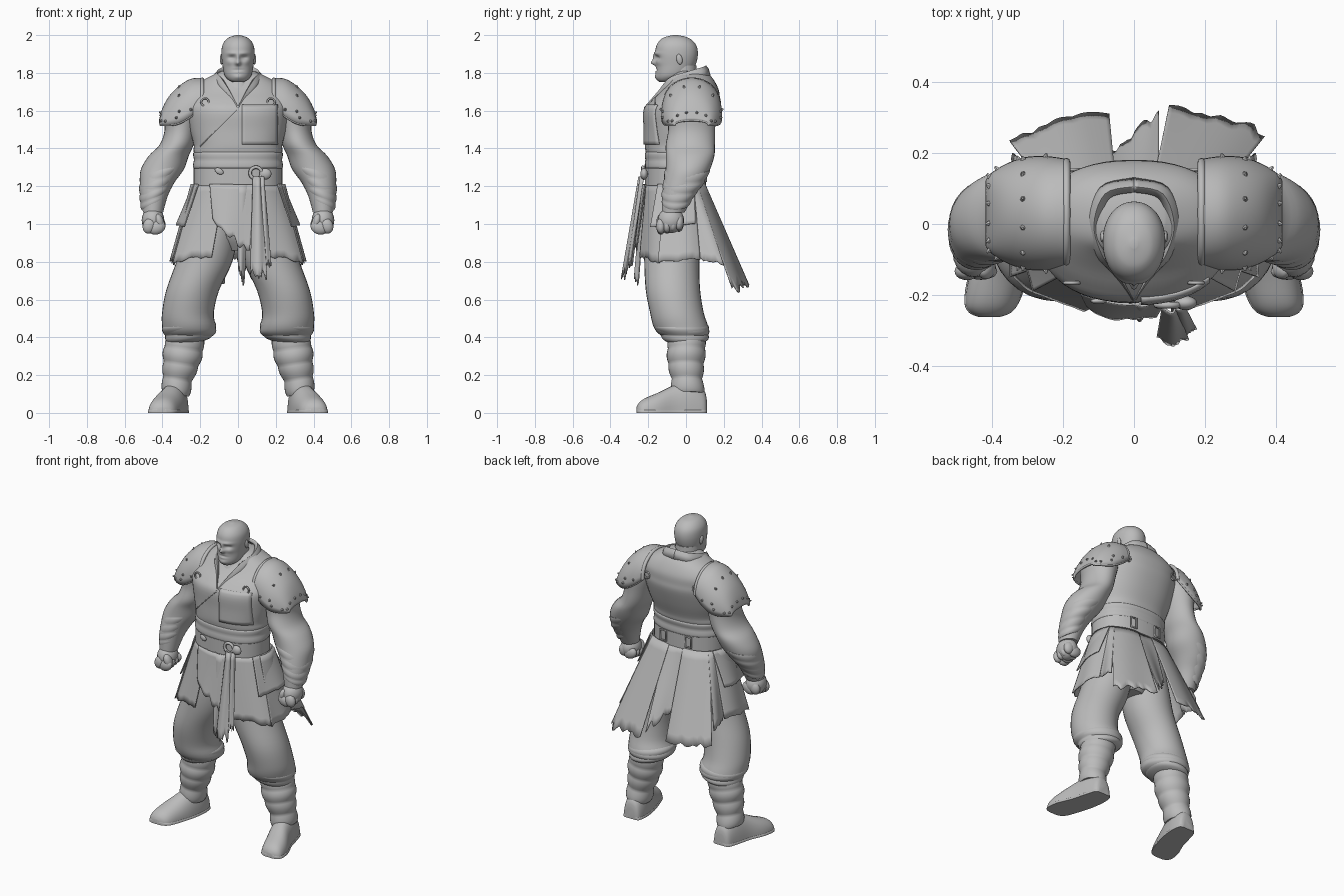
import bpy, bmesh, math, random
from mathutils import Vector, Matrix
from mathutils.bvhtree import BVHTree

random.seed(4)
if "Cube" in bpy.data.objects:
    bpy.data.objects.remove(bpy.data.objects["Cube"])

GREY = (.5, .5, .5, 1)
clay = bpy.data.materials.new("plain_grey")
clay.use_nodes = True
clay.diffuse_color = GREY
clay.node_tree.nodes["Principled BSDF"].inputs["Base Color"].default_value = GREY


def finish(name, bm, mirror=False, thick=0, angle=45):
    """Turn a bmesh into a named, smooth shaded object."""
    bmesh.ops.recalc_face_normals(bm, faces=bm.faces)
    me = bpy.data.meshes.new(name)
    bm.to_mesh(me)
    bm.free()
    me.materials.append(clay)
    me.shade_smooth()
    me.set_sharp_from_angle(angle=math.radians(angle))
    ob = bpy.data.objects.new(name, me)
    bpy.context.collection.objects.link(ob)
    if thick:
        mod = ob.modifiers.new("thickness", 'SOLIDIFY')
        mod.thickness, mod.offset = thick, 0
    if mirror:
        ob.modifiers.new("mirror", 'MIRROR')
    return ob


def spline(rows, steps):
    """Smooth interpolation through tuples of numbers."""
    out = []
    for i in range(len(rows) - 1):
        a, b, c, d = (rows[max(0, min(len(rows) - 1, i + k))] for k in (-1, 0, 1, 2))
        for t in (s / steps for s in range(steps)):
            out.append(tuple(q + t / 2 * (r - p + t * (2 * p - 5 * q + 4 * r - s + t * (3 * (q - r) + s - p)))
                             for p, q, r, s in zip(a, b, c, d)))
    return out + [rows[-1]]


def grid(bm, rows, closed=False):
    """Skin rows of points with quads."""
    vs = [[bm.verts.new(p) for p in row] for row in rows]
    n = len(vs[0])
    for a, b in zip(vs, vs[1:]):
        for i in range(n if closed else n - 1):
            j = (i + 1) % n
            bm.faces.new((a[i], a[j], b[j], b[i]))
    if closed:
        bm.faces.new(vs[0])
        bm.faces.new(vs[-1])


def loft(name, rings, n=32, steps=4, power=1, ridges=0, amp=0, tilt=0, foot=False, **kw):
    """Skin ellipses given as (along, centre, centre, radius, radius)."""
    rings = spline(rings, steps)
    rows = []
    for k, (h, cx, cy, rx, ry) in enumerate(rings):
        swell = amp * abs(math.sin(math.pi * ridges * k / (len(rings) - 1)))
        row = []
        for i in range(n):
            a = math.tau * i / n
            c, s = (math.copysign(abs(f(a)) ** power, f(a)) for f in (math.cos, math.sin))
            u, v = cx + (rx + swell) * c, cy + (ry + swell) * s
            row.append((u, h, max(0, v)) if foot else (u, v, h + tilt * c))
        rows.append(row)
    bm = bmesh.new()
    grid(bm, rows, True)
    return finish(name, bm, **kw)


def blob(name, loc, size, rot=(0, 0, 0), **kw):
    """A scaled ball."""
    bm = bmesh.new()
    turn = Matrix.Identity(3)
    for axis, r in zip("XYZ", rot):
        turn = Matrix.Rotation(r, 3, axis) @ turn
    m = Matrix.Translation(loc) @ turn.to_4x4() @ Matrix.Diagonal((*size, 1))
    bmesh.ops.create_uvsphere(bm, u_segments=20, v_segments=12, radius=1, matrix=m)
    return finish(name, bm, **kw)


def cord(name, points, radius, cyclic=False, mirror=False):
    """A round cord along points."""
    cu = bpy.data.curves.new(name, 'CURVE')
    cu.dimensions, cu.bevel_depth, cu.bevel_resolution = '3D', radius, 2
    sp = cu.splines.new('POLY')
    sp.points.add(len(points) - 1)
    for p, co in zip(sp.points, points):
        p.co = (*co, 1)
    sp.use_cyclic_u = cyclic
    cu.materials.append(clay)
    ob = bpy.data.objects.new(name, cu)
    bpy.context.collection.objects.link(ob)
    if mirror:
        ob.modifiers.new("mirror", 'MIRROR')


def ring(name, loc, r, thick, **kw):
    pts = [Vector(loc) + Vector((r * math.cos(a), 0, r * math.sin(a))) for a in (math.tau * i / 20 for i in range(20))]
    cord(name, pts, thick, True, **kw)


def cloth(name, tl, tr, bl, br, bulge=.02, folds=1, amp=.006, rag=.05, **kw):
    """A hanging, folded panel with a torn hem."""
    tl, tr, bl, br = map(Vector, (tl, tr, bl, br))
    tear = spline([(1 - rag * random.random(),) for _ in range(13)], 2)
    rows = []
    for j in range(11):
        row = []
        for i, (end,) in enumerate(tear):
            u, v = i / 24, j / 10 * end
            p = tl.lerp(tr, u).lerp(bl.lerp(br, u), v)
            out = Vector((p.x, p.y + .05, 0)).normalized()
            row.append(p + out * (bulge * math.sin(math.pi * u) + amp * v * math.sin(math.tau * folds * u)))
        rows.append(row)
    bm = bmesh.new()
    grid(bm, rows)
    finish(name, bm, thick=.006, **kw)


# torso and belt
torso = loft("vest", [(1.34, 0, -.055, .222, .15), (1.385, 0, -.052, .235, .162), (1.42, 0, -.05, .235, .168),
                      (1.5, 0, -.035, .255, .183), (1.6, 0, -.021, .272, .199), (1.65, 0, -.004, .27, .183),
                      (1.7, 0, .02, .255, .156), (1.75, 0, .03, .205, .125), (1.79, 0, .025, .13, .1),
                      (1.81, 0, .02, .085, .07)], power=.88, n=48)
loft("upper_sash", [(1.29, 0, -.055, .22, .15), (1.3, 0, -.055, .233, .158), (1.34, 0, -.055, .233, .16),
                    (1.375, 0, -.052, .232, .16), (1.385, 0, -.052, .22, .15)], power=.88, ridges=2, amp=.005, n=48)
loft("belt", [(1.2, 0, -.055, .22, .15), (1.205, 0, -.055, .235, .162), (1.295, 0, -.055, .235, .162),
              (1.3, 0, -.055, .22, .15)], steps=1, power=.88, n=48)
loft("pelvis", [(.86, 0, -.06, .1, .09), (.95, 0, -.065, .2, .14), (1.08, 0, -.06, .225, .15), (1.22, 0, -.055, .225, .15)])

tree = BVHTree.FromPolygons([v.co for v in torso.data.vertices], [p.vertices for p in torso.data.polygons])


def on_vest(x, z, side=-1, lift=.003):
    hit = tree.ray_cast(Vector((x, side, z)), Vector((0, -side, 0)))[0]
    return (x, hit.y + side * lift, z)


# chest patch, wrap edge and V collar
bm = bmesh.new()
grid(bm, [[on_vest(.02 + .19 * i / 10, 1.42 + .21 * j / 10) for i in range(11)] for j in range(11)])
finish("chest_patch", bm, thick=.008)
cord("wrap_edge", [on_vest(-.2 * t, 1.61 - .2 * t, lift=-.001) for t in (i / 10 for i in range(11))], .003)
edge = spline([(0, -.218, 1.615), (.045, -.145, 1.7), (.09, -.085, 1.77), (.112, 0, 1.8), (.08, .085, 1.825), (0, .105, 1.835)], 5)
bm = bmesh.new()
grid(bm, [[(x * k, y * k if y > 0 else y, z - d) for x, y, z in edge]
          for k, d in ((1.2, .05), (1.1, .015), (1, 0), (.88, .012))])
finish("collar", bm, mirror=True, thick=.01)

# neck and head, with the face pushed in and out around feature centres
loft("neck", [(1.6, 0, -.04, .07, .09), (1.7, 0, -.025, .095, .1), (1.76, 0, -.02, .08, .08), (1.84, 0, -.02, .073, .075)])
head = loft("head", [(1.752, 0, -.105, .03, .036), (1.765, 0, -.092, .053, .06), (1.79, 0, -.07, .072, .088),
                     (1.84, 0, -.054, .082, .104), (1.9, 0, -.05, .088, .113), (1.95, 0, -.051, .081, .103),
                     (1.985, 0, -.054, .053, .068), (2, 0, -.056, .01, .012)], n=96, steps=10, power=.95)
features = {"socket": (.033, 1.88, .02, .011, .013), "brow": (.028, 1.904, .03, .009, -.008),
            "cheek": (.045, 1.855, .02, .015, -.005), "nose_tip": (0, 1.853, .014, .013, -.026),
            "nose_bridge": (0, 1.88, .009, .02, -.014), "mouth": (0, 1.815, .028, .004, .006),
            "lower_lip": (0, 1.805, .02, .006, -.004), "chin": (0, 1.778, .028, .016, -.008)}
for v in head.data.vertices:
    if v.co.y < -.08:
        x, z = abs(v.co.x), v.co.z
        v.co.y += sum(d * math.exp(-((x - fx) / w) ** 2 - ((z - fz) / h) ** 2) for fx, fz, w, h, d in features.values())
blob("ears", (.087, -.035, 1.872), (.009, .016, .028), (.2, 0, 0), mirror=True)

# arms and bracers
arm = [(1.71, .26, .03, .05, .06), (1.62, .29, .03, .1, .125), (1.5, .302, .03, .086, .124), (1.42, .325, .023, .09, .13),
       (1.36, .367, .022, .106, .128), (1.29, .4, .01, .114, .118), (1.22, .428, -.012, .092, .106),
       (1.15, .444, -.042, .073, .084), (1.06, .45, -.068, .053, .06)]
loft("arms", arm, mirror=True)
loft("bracers", arm[5:8] + [(1.1, .45, -.055, .06, .068)], ridges=4, amp=.004, tilt=-.025, steps=8, mirror=True)

# fists
blob("palms", (.45, -.08, 1.02), (.06, .07, .068), mirror=True)
for i, name in enumerate(("index", "middle", "ring", "little")):
    y = -.133 + .032 * i
    blob(name + "_fingers", (.43, y, .982 + .005 * i), (.047, .024, .037), (0, .4, 0), mirror=True)
    blob(name + "_knuckles", (.47, y, .99 + .006 * i), (.034, .025, .042), (0, -.3, 0), mirror=True)
blob("thumbs", (.415, -.125, 1.01), (.024, .03, .045), (.2, .3, 0), mirror=True)

# shoulder pads with studs, rims and buckles
rows = []
for x, ry, top, low in spline([(.19, .145, 1.765, 1.62), (.25, .153, 1.76, 1.57), (.31, .149, 1.722, 1.535),
                               (.36, .13, 1.67, 1.525), (.395, .108, 1.605, 1.525), (.41, .09, 1.55, 1.525)], 4):
    angles = [math.pi * (i / 24 - .5) for i in range(25)]
    rows.append([(x, .03 + ry * math.sin(a), low + (top - low) * math.cos(a) ** .85) for a in angles])
bm = bmesh.new()
grid(bm, rows)
finish("shoulder_pads", bm, mirror=True, thick=.016)
cord("pad_rims", [r[0] for r in rows] + rows[-1][1:] + [r[-1] for r in rows[-2::-1]], .007, mirror=True)
cord("pad_straps", rows[0], .011, mirror=True)
bm = bmesh.new()
spots = [rows[r][c] for r in (8, 17) for c in range(2, 24, 4)] + [rows[r][c] for r in (4, 9, 14) for c in (1, 23)]
for p in spots:
    out = (Vector(p) - Vector((.28, .03, 1.55))).normalized()
    m = Matrix.Translation(Vector(p) + out * .011) @ out.to_track_quat('Z', 'Y').to_matrix().to_4x4()
    bmesh.ops.create_cone(bm, segments=6, radius1=.01, radius2=.003, depth=.014, cap_ends=True, matrix=m)
finish("pad_studs", bm, mirror=True, angle=20)
for side, name in ((-1, "front_buckles"), (1, "back_buckles")):
    ring(name, on_vest(.175, 1.645, side, .008), .02, .005, mirror=True)

# skirt panels
H = 1.21
cloth("front_flaps", (.23, -.1, H), (.07, -.21, H), (.345, -.14, .79), (.14, -.245, .82), mirror=True)
cloth("side_flaps", (.22, .04, H), (.235, -.11, H), (.33, .075, .81), (.35, -.15, .79), rag=.03, mirror=True)
cloth("hip_tassets", (.225, .045, H), (.21, -.15, H), (.315, .05, 1), (.285, -.19, .98), rag=.02, bulge=.02, mirror=True)
cloth("apron", (-.15, -.195, H), (.09, -.215, H), (-.13, -.235, 1.0), (.06, -.265, .83), rag=.15)
cloth("apron_tail", (-.02, -.21, H), (.06, -.212, H), (.005, -.25, .74), (.03, -.255, .64), rag=.1)
cloth("rear_side_flaps", (.2, .06, H), (.225, .02, H), (.34, .2, .78), (.325, .06, .81), bulge=.005, rag=.04, mirror=True)
cloth("back_left_panel", (.21, .05, H), (.05, .1, H), (.375, .255, .63), (.1, .34, .66), bulge=.015, rag=.07)
cloth("back_middle_panel", (.07, .095, H), (-.07, .095, H), (.07, .32, .7), (-.06, .21, .84), bulge=0, rag=.12)
cloth("back_right_panel", (-.05, .1, H), (-.21, .05, H), (-.07, .31, .68), (-.355, .24, .68), bulge=.02)

# sash knot, tails and belt loops
ring("sash_ring", (.095, -.228, 1.27), .031, .009)
blob("sash_knot", (.145, -.222, 1.265), (.032, .02, .03))
cloth("sash_tail_long", (.08, -.232, 1.25), (.115, -.232, 1.25), (.065, -.32, .71), (.155, -.325, .7), rag=.1)
cloth("sash_tail_short", (.105, -.228, 1.25), (.135, -.222, 1.25), (.11, -.285, .77), (.18, -.3, .74), rag=.1)
for x in (-.09, .09):
    corners = [(x + a, .106, z) for a, z in ((-.02, 1.225), (.02, 1.225), (.02, 1.29), (-.02, 1.29))]
    cord("belt_loop", corners, .006, True)
blob("belt_charm", (-.1, -.217, 1.28), (.025, .008, .016), (0, .5, 0))

# trousers with sagging cuffs
loft("trousers", [(1.12, .12, -.06, .1, .14), (.95, .14, -.068, .135, .152), (.8, .178, -.075, .148, .146),
                  (.65, .24, -.069, .14, .144), (.53, .265, -.048, .137, .142), (.46, .26, -.028, .142, .145),
                  (.42, .257, -.012, .137, .134), (.385, .262, 0, .09, .09)], mirror=True)
loft("trouser_cuffs", [(.5, .265, -.035, .105, .11), (.46, .26, -.026, .133, .135), (.42, .257, -.01, .128, .126),
                       (.39, .26, -.002, .11, .11), (.37, .265, 0, .085, .085)], ridges=2, amp=.01, tilt=-.012, steps=8, mirror=True)

# wrapped shins and boots
loft("shin_wraps", [(.42, .27, .005, .085, .09), (.34, .288, .002, .1, .098), (.26, .302, 0, .091, .092),
                    (.18, .32, .005, .075, .08), (.1, .33, .01, .07, .085)], ridges=4, amp=.007, tilt=.014, steps=8, mirror=True)
boot = [(.11, .325, 0, .035, .07), (.095, .325, 0, .056, .12), (.03, .332, 0, .07, .17), (-.06, .35, 0, .076, .148),
        (-.15, .382, 0, .082, .106), (-.22, .4, 0, .074, .076), (-.25, .405, 0, .055, .052), (-.262, .407, 0, .025, .03)]
loft("boots", boot, foot=True, power=.88, mirror=True)
loft("soles", [(y, x, 0, rx + .003, .022) for y, x, _, rx, _ in boot], foot=True, power=.5, mirror=True)
